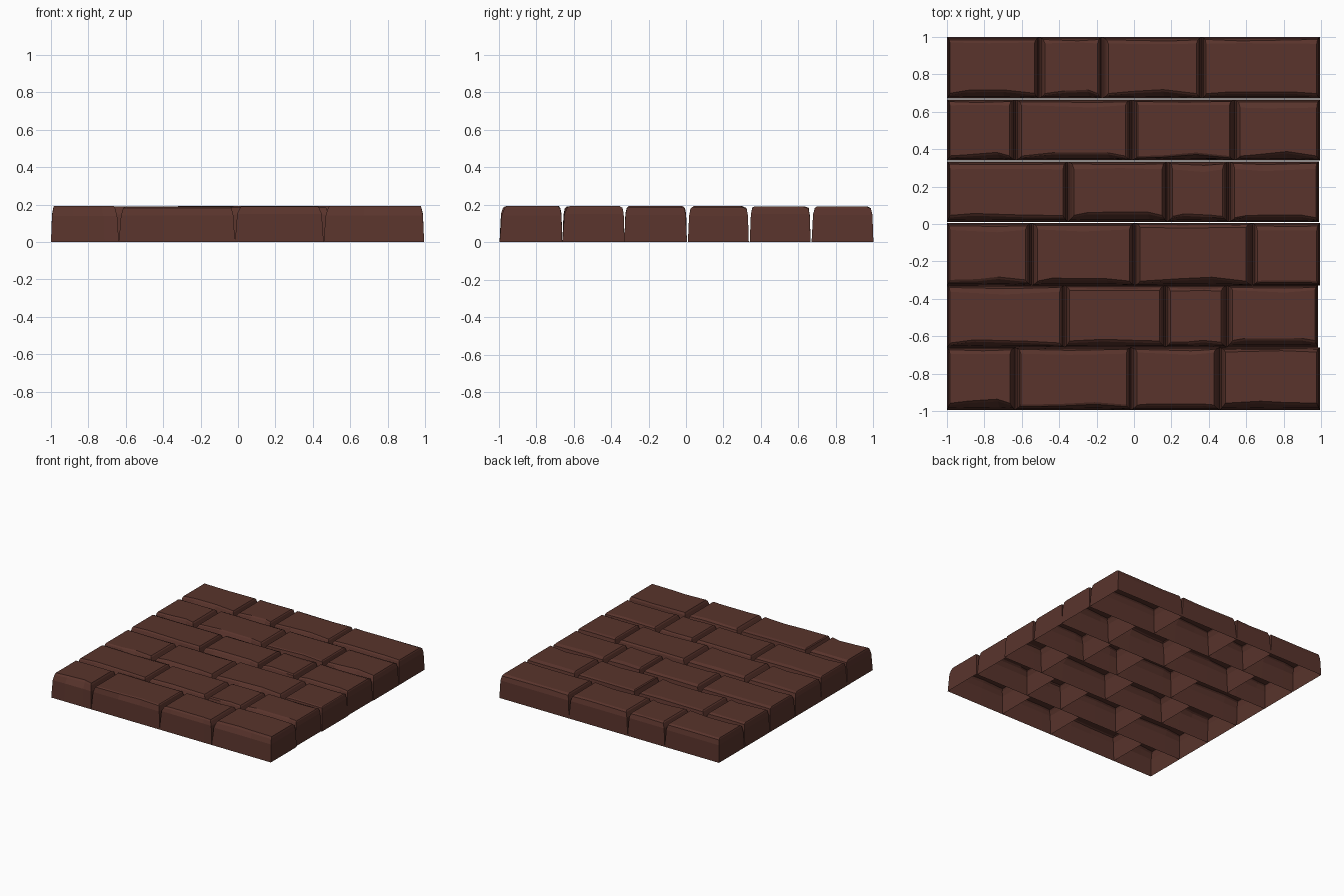
import bpy, bmesh, random

if "Cube" in bpy.data.objects:
    bpy.data.objects.remove(bpy.data.objects["Cube"])

random.seed(4)
mat = bpy.data.materials.new("dark_red_clay")
mat.diffuse_color = (0.1, 0.034, 0.025, 1)
mat.use_nodes = True
mat.node_tree.nodes["Principled BSDF"].inputs["Base Color"].default_value = mat.diffuse_color

# Courses from back to front: (y back, y front, brick edges along x)
COURSES = [
    (1.00, 0.67, (-1, -0.508, -0.17, 0.363, 0.995)),
    (0.665, 0.34, (-1, -0.633, -0.012, 0.537, 0.995)),
    (0.335, 0.01, (-1, -0.355, 0.177, 0.505, 0.99)),
    (0.005, -0.33, (-1, -0.548, 0.005, 0.633, 0.995)),
    (-0.328, -0.66, (-1, -0.37, 0.168, 0.495, 0.985)),
    (-0.66, -0.995, (-1, -0.637, -0.016, 0.458, 0.995)),
]


def ring(x0, x1, y0, y1, z, mids, chips):
    """Seven points: front edge with two chip points, back edge with one."""
    w = x1 - x0
    return [(x0, y0, z), (x0 + mids[0] * w, y0 + chips[0], z),
            (x0 + mids[1] * w, y0 + chips[1], z), (x1, y0, z),
            (x1, y1, z), (x0 + mids[2] * w, y1 - chips[2], z), (x0, y1, z)]


def brick(name, x0, x1, y0, y1):
    r = random.uniform
    mids = (r(0.15, 0.4), r(0.6, 0.85), r(0.3, 0.7))
    l, rt = r(0.022, 0.034), r(0.022, 0.034)   # bevel width at each end
    if x0 < -0.99:
        l = 0.016
    if x1 > 0.97:
        rt = 0.018
    f, b = r(0.015, 0.03), r(0.01, 0.016)
    chips = (r(0, 0.02), r(0, 0.024), r(0, 0.008))
    crease = (chips[0], chips[1], r(-0.008, 0.015))
    levels = [
        # open base, worn shoulder, rim, and nearly flat crown
        ring(x0, x1, y0, y1, 0, mids, (0, 0, 0)),
        ring(x0 + l * .35, x1 - rt * .35, y0 + f * .4, y1 - b * .4,
             r(0.135, 0.155), mids, (chips[0] * .2, chips[1] * .2, 0)),
        ring(x0 + l * .75, x1 - rt * .75, y0 + f * .85, y1 - b,
             r(0.178, 0.183), mids, chips),
        ring(x0 + l, x1 - rt, y0 + f + .008, y1 - b - r(0.012, 0.03),
             r(0.188, 0.193), mids, crease),
    ]
    bm = bmesh.new()
    rows = [[bm.verts.new(p) for p in lv] for lv in levels]
    for lo, hi in zip(rows, rows[1:]):
        for i in range(7):
            j = (i + 1) % 7
            bm.faces.new((lo[i], lo[j], hi[j], hi[i]))
    bm.faces.new(rows[-1])
    me = bpy.data.meshes.new(name)
    bm.to_mesh(me)
    bm.free()
    me.materials.append(mat)
    ob = bpy.data.objects.new(name, me)
    bpy.context.collection.objects.link(ob)


# Lay the bricks
for c, (yb, yf, xs) in enumerate(COURSES):
    for i, (x0, x1) in enumerate(zip(xs, xs[1:])):
        brick(f"brick_course{c + 1}_{i + 1}", x0, x1, yf, yb)
